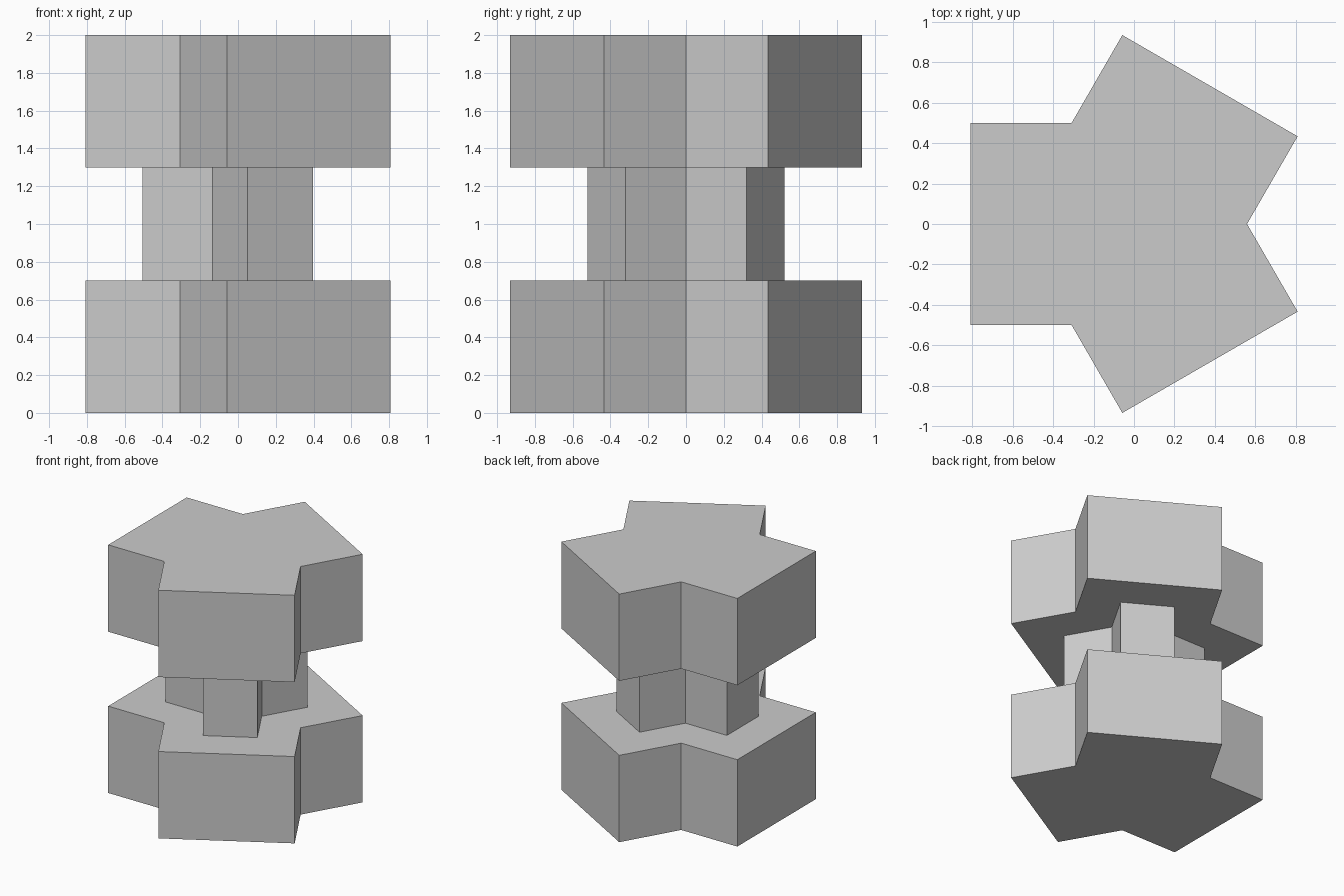
import bpy, bmesh
from math import cos, sin, pi, sqrt

if "Cube" in bpy.data.objects:
    bpy.data.objects.remove(bpy.data.objects["Cube"])

CENTRE_X = -0.019


def tri_prism(name, width, arm, z0, z1):
    """Prism with three square-ended arms around an equilateral core."""
    outline = []
    r = width / sqrt(3)
    for k in range(3):
        a = k * 2 * pi / 3
        nx, ny = r * cos(a), r * sin(a)
        # arm tip before the notch, the notch, arm tip after the notch
        outline.append((nx + arm * cos(a - pi / 3), ny + arm * sin(a - pi / 3)))
        outline.append((nx, ny))
        outline.append((nx + arm * cos(a + pi / 3), ny + arm * sin(a + pi / 3)))
    bm = bmesh.new()
    base = bm.faces.new([bm.verts.new((x + CENTRE_X, y, z0)) for x, y in outline])
    ext = bmesh.ops.extrude_face_region(bm, geom=[base], use_keep_orig=True)
    top = [v for v in ext["geom"] if isinstance(v, bmesh.types.BMVert)]
    bmesh.ops.translate(bm, verts=top, vec=(0, 0, z1 - z0))
    bmesh.ops.recalc_face_normals(bm, faces=bm.faces)
    mesh = bpy.data.meshes.new(name)
    bm.to_mesh(mesh)
    bm.free()
    obj = bpy.data.objects.new(name, mesh)
    bpy.context.collection.objects.link(obj)
    return obj


# Two wide blocks joined by a slimmer neck
tri_prism("lower_block", 1.0, 0.5, 0.0, 0.7)
tri_prism("neck", 0.4, 0.37, 0.7, 1.3)
tri_prism("upper_block", 1.0, 0.5, 1.3, 2.0)
